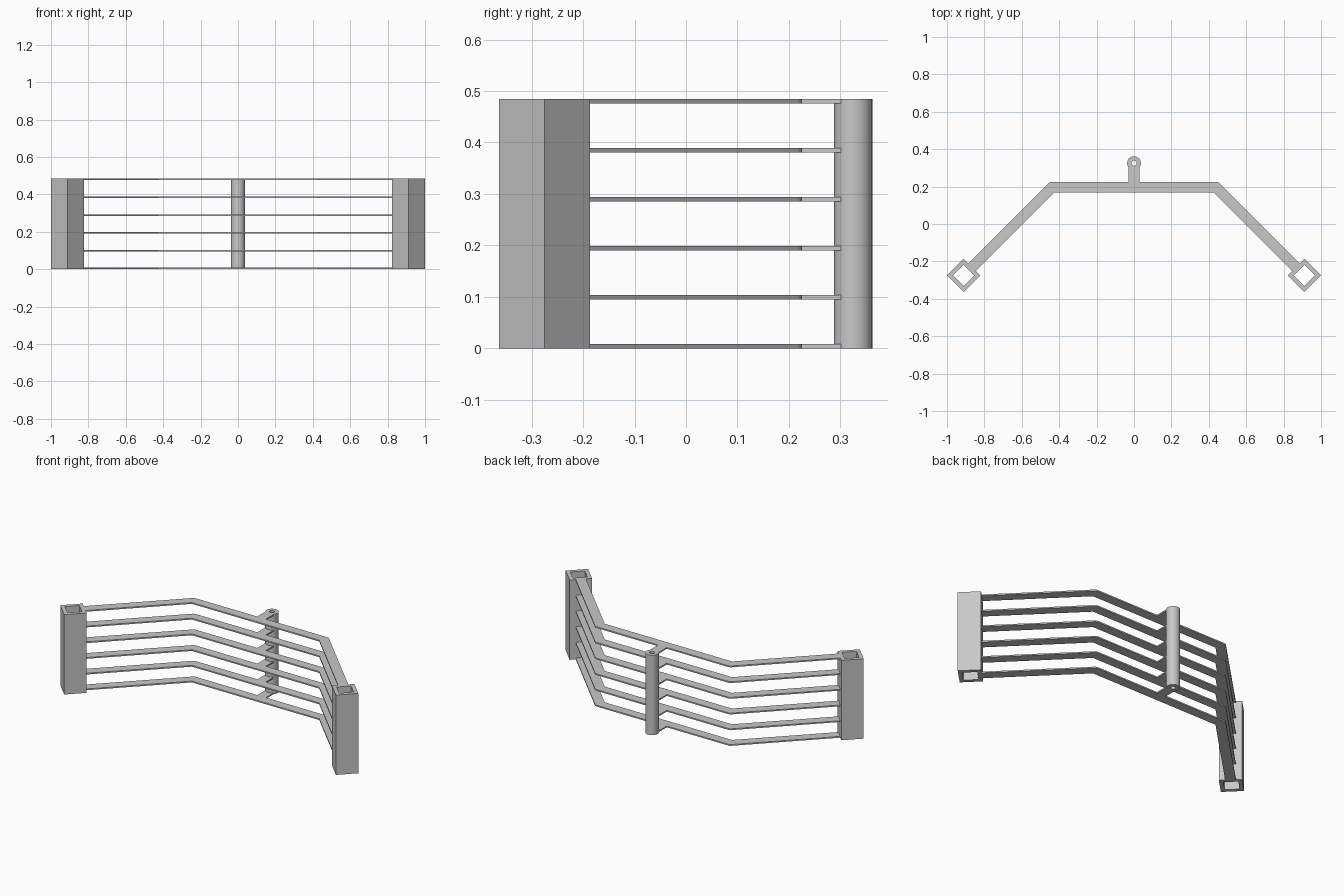
import bpy, bmesh, math
from mathutils import Matrix, Vector

if "Cube" in bpy.data.objects:
    bpy.data.objects.remove(bpy.data.objects["Cube"])

HEIGHT = 0.484
BAR_T = 0.008          # rail thickness
BAR_W = 0.0285         # rail half width
RAILS = 6
POST = Vector((0.911, -0.275))
POST_R, HOLE_R = 0.0885, 0.057
BEND = Vector((0.439, 0.197))
PIVOT_Y, PIVOT_R, PIN_R = 0.325, 0.037, 0.014

steel = bpy.data.materials.new("grey steel")
steel.use_nodes = True
grey = (0.58, 0.58, 0.58, 1)
steel.diffuse_color = grey
steel.node_tree.nodes["Principled BSDF"].inputs["Base Color"].default_value = grey


def finish(name, bm):
    bmesh.ops.recalc_face_normals(bm, faces=bm.faces)
    mesh = bpy.data.meshes.new(name)
    bm.to_mesh(mesh)
    bm.free()
    mesh.materials.append(steel)
    obj = bpy.data.objects.new(name, mesh)
    bpy.context.collection.objects.link(obj)
    return obj


def tube(name, x, y, outer, inner, sides):
    """Open upright tube with a wall between two radii."""
    bm = bmesh.new()
    rings = []
    for r, z in ((outer, 0), (outer, HEIGHT), (inner, HEIGHT), (inner, 0)):
        rings.append([bm.verts.new((x + r * math.cos(2 * math.pi * i / sides),
                                    y + r * math.sin(2 * math.pi * i / sides), z))
                      for i in range(sides)])
    for k in range(4):
        a, b = rings[k], rings[(k + 1) % 4]
        for i in range(sides):
            j = (i + 1) % sides
            bm.faces.new((a[i], a[j], b[j], b[i]))
    return finish(name, bm)


# Square end posts, turned 45 degrees
for side, sx in (("left", 1), ("right", -1)):
    tube(side + "_post", sx * POST.x, POST.y, POST_R, HOLE_R, 4)

# Round pivot tube at the back
pivot = tube("pivot_tube", 0, PIVOT_Y, PIVOT_R, PIN_R, 48)
bpy.context.view_layer.objects.active = pivot
pivot.select_set(True)
bpy.ops.object.shade_smooth_by_angle(angle=math.radians(30))
pivot.select_set(False)

# Half outline of a rail: stem, rounded outer bend, slanted arm, inner bend
along = (POST - BEND).normalized()
across = Vector((-along.y, along.x)) * BAR_W
end = POST - along * (POST_R / math.sqrt(2) - 0.001)
half = [Vector((BAR_W, PIVOT_Y - 0.02)), Vector((BAR_W, BEND.y + BAR_W))]
for i in range(7):
    a = math.radians(90 - 45 * i / 6)
    half.append(BEND + Vector((math.cos(a), math.sin(a))) * BAR_W)
half += [end + across, end - across,
         BEND - Vector((BAR_W * math.tan(math.pi / 8), BAR_W))]
outline = half + [Vector((-p.x, p.y)) for p in reversed(half)]

# Stack of flat rails
for n in range(RAILS):
    z = n * (HEIGHT - BAR_T) / (RAILS - 1)
    bm = bmesh.new()
    face = bm.faces.new([bm.verts.new((p.x, p.y, z)) for p in outline])
    top = bmesh.ops.extrude_face_region(bm, geom=[face])
    bmesh.ops.translate(bm, vec=(0, 0, BAR_T),
                        verts=[v for v in top["geom"] if isinstance(v, bmesh.types.BMVert)])
    finish("rail_%d" % (n + 1), bm)
